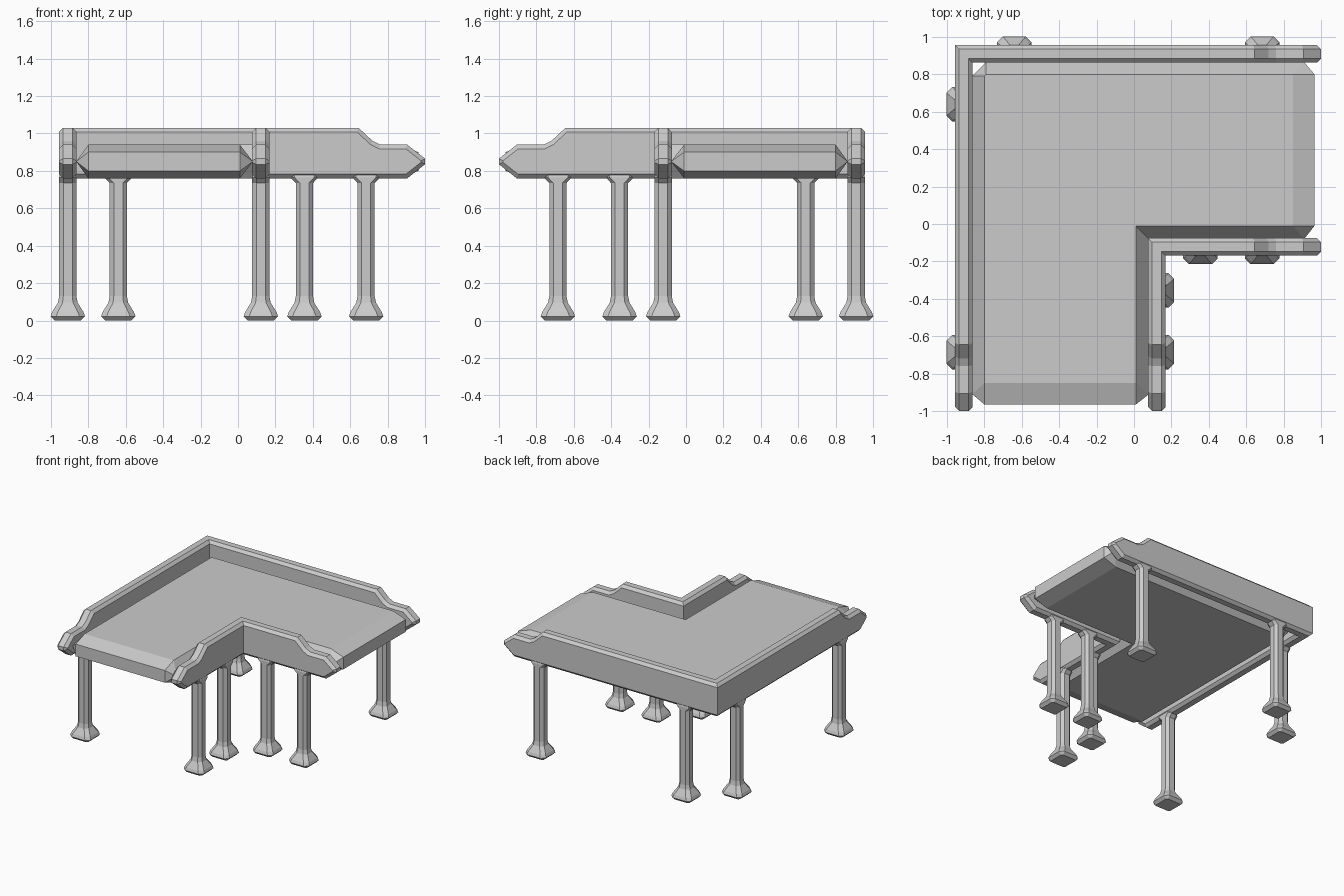
import bpy
import bmesh
from mathutils import Vector

if "Cube" in bpy.data.objects:
    bpy.data.objects.remove(bpy.data.objects["Cube"], do_unlink=True)

grey = bpy.data.materials.new("light grey")
grey.use_nodes = True
GREY = (0.6, 0.6, 0.6, 1)
grey.diffuse_color = GREY
grey.node_tree.nodes["Principled BSDF"].inputs["Base Color"].default_value = GREY


def loft(bm, rings, closed=True, caps=True):
    """Skin a list of equal-length point rings."""
    loops = [[bm.verts.new(p) for p in ring] for ring in rings]
    n = len(loops[0])
    for a, b in zip(loops, loops[1:]):
        for i in range(n if closed else n - 1):
            j = (i + 1) % n
            bm.faces.new((a[i], a[j], b[j], b[i]))
    if caps:
        bm.faces.new(loops[0][::-1])
        bm.faces.new(loops[-1])


def finish(bm, name):
    bmesh.ops.remove_doubles(bm, verts=bm.verts, dist=0.0005)
    bmesh.ops.dissolve_degenerate(bm, edges=bm.edges, dist=0.0005)
    bmesh.ops.recalc_face_normals(bm, faces=bm.faces)
    mesh = bpy.data.meshes.new(name)
    bm.to_mesh(mesh)
    bm.free()
    mesh.materials.append(grey)
    obj = bpy.data.objects.new(name, mesh)
    bpy.context.collection.objects.link(obj)
    return obj


def swap(p):
    """Reflect across the diagonal of the corner piece."""
    return (-p[1], -p[0], p[2])


# L-shaped belt: half of the outline, (rim point, top point, is_end)
half = [
    ((0.08, -0.08), (0.01, -0.01), False),
    ((0.91, -0.08), (0.85, -0.01), False),
    ((0.965, -0.01), (0.85, -0.01), True),
    ((0.965, 0.80), (0.85, 0.80), True),
    ((0.91, 0.865), (0.85, 0.80), False),
    ((-0.79, 0.865), (-0.79, 0.80), False),
]
outline = half + [((-r[1], -r[0]), (-t[1], -t[0]), e) for r, t, e in half[:0:-1]]
MID, HALF_H, END_H = 0.85, 0.09, 0.05
bm = bmesh.new()
loft(bm, [
    [(*t, MID - HALF_H) for r, t, e in outline],
    [(*r, MID - END_H * e) for r, t, e in outline],
    [(*r, MID + END_H * e) for r, t, e in outline],
    [(*t, MID + HALF_H) for r, t, e in outline],
])
finish(bm, "belt")

# Side rails: stepped profile with chamfered rims, mitred at the corner
PROFILE = [(0.905, 0.76), (1.0, 0.835), (1.0, 0.865), (0.905, 0.94),
           (0.76, 0.94), (0.72, 0.96), (0.645, 1.03)]
BOTTOM, TOP = 0.76, 1.03
HALF_W, CHAMFER = 0.047, 0.022


def inset(points, d):
    full = [Vector((0, BOTTOM))] + [Vector(p) for p in points] + [Vector((0, TOP))]
    result = []
    for a, b, c in zip(full, full[1:], full[2:]):
        u, v = (b - a).normalized(), (c - b).normalized()
        n1, n2 = Vector((-u.y, u.x)), Vector((-v.y, v.x))
        result.append(b + (n1 + n2) * d / (1 + n1.dot(n2)))
    return result


def rail(name, centre):
    rings = []
    for offset, d in ((-HALF_W, CHAMFER), (CHAMFER - HALF_W, 0),
                      (HALF_W - CHAMFER, 0), (HALF_W, CHAMFER)):
        y = centre + offset
        pts = [(-y, BOTTOM + d), *inset(PROFILE, d), (-y, TOP - d)]
        rings.append([(p[0], y, p[1]) for p in pts])
    bm = bmesh.new()
    loft(bm, rings, closed=False)
    loft(bm, [[swap(p) for p in ring] for ring in rings], closed=False)
    finish(bm, name)


OUTER, INNER = 0.91, -0.122
rail("outer_rail", OUTER)
rail("inner_rail", INNER)

# Legs: chamfered square posts, (z, half length, half width, chamfer)
LEG = [
    (0.0, 0.07, 0.07, 0.012),
    (0.022, 0.092, 0.092, 0.03),
    (0.045, 0.084, 0.084, 0.03),
    (0.095, 0.053, 0.053, 0.025),
    (0.13, 0.046, 0.046, 0.022),
    (0.735, 0.046, 0.046, 0.022),
    (0.765, 0.075, 0.046, 0.022),
    (0.79, 0.075, 0.04, 0.022),
]


def leg(name, x, y, mirrored):
    rings = []
    for z, hx, hy, c in LEG:
        plan = [(hx, c - hy), (hx, hy - c), (hx - c, hy), (c - hx, hy),
                (-hx, hy - c), (-hx, c - hy), (c - hx, -hy), (hx - c, -hy)]
        ring = [(x + px, y + py, z) for px, py in plan]
        rings.append([swap(p) for p in ring] if mirrored else ring)
    bm = bmesh.new()
    loft(bm, rings)
    finish(bm, name)


for label, x, y in (("outer_corner", -0.64, OUTER), ("outer_end", 0.685, OUTER),
                    ("inner_corner", 0.355, INNER), ("inner_end", 0.685, INNER)):
    leg(label + "_leg_side", x, y, False)
    leg(label + "_leg_front", x, y, True)
